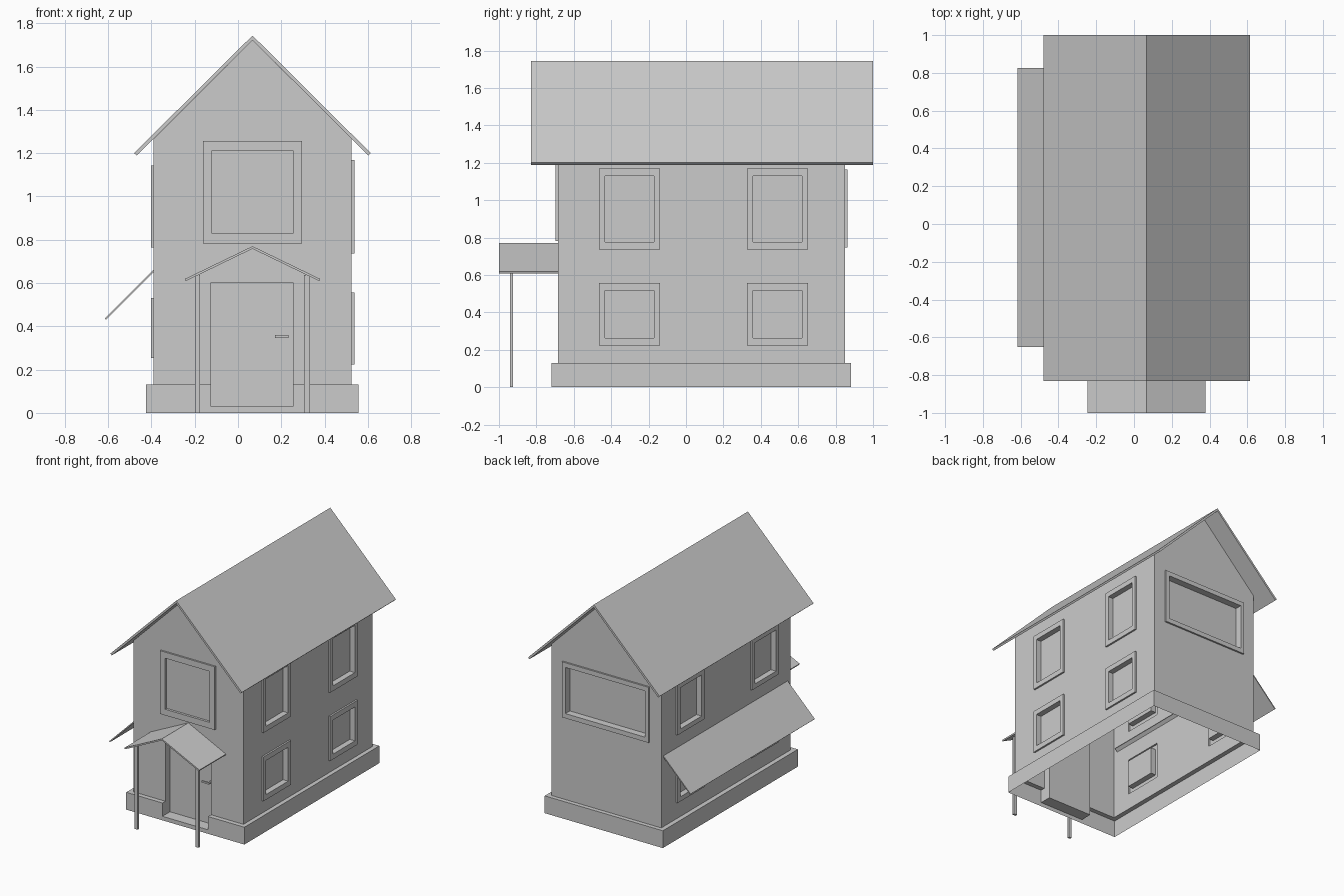
import bpy, bmesh
from mathutils import Vector

if "Cube" in bpy.data.objects:
    bpy.data.objects.remove(bpy.data.objects["Cube"])

# House shell extents
X0, X1, Y0, Y1 = -0.39, 0.525, -0.685, 0.85
CX, BASE, EAVE, RIDGE = 0.067, 0.13, 1.265, 1.722
DX0, DX1, DTOP, DY = -0.124, 0.254, 0.603, -0.63   # door opening


def build(name, verts, faces, toward=None):
    """Make an object; optionally turn every face toward a point."""
    bm = bmesh.new()
    vs = [bm.verts.new(v) for v in verts]
    for f in faces:
        bm.faces.new([vs[i] for i in f])
    bmesh.ops.remove_doubles(bm, verts=bm.verts, dist=1e-5)
    bm.normal_update()
    if toward:
        for f in bm.faces:
            if f.normal.dot(Vector(toward) - f.calc_center_median()) < 0:
                f.normal_flip()
    else:
        bmesh.ops.recalc_face_normals(bm, faces=bm.faces)
    me = bpy.data.meshes.new(name)
    bm.to_mesh(me)
    bm.free()
    ob = bpy.data.objects.new(name, me)
    bpy.context.collection.objects.link(ob)
    return ob


def box(name, x0, x1, y0, y1, z0, z1):
    return prism(name, [(x0, z0), (x1, z0), (x1, z1), (x0, z1)], y0, y1)


def prism(name, profile, y0, y1):
    """Extrude a closed xz profile along y."""
    n = len(profile)
    verts = [(x, y, z) for y in (y0, y1) for x, z in profile]
    faces = [tuple(range(n)), tuple(range(2 * n - 1, n - 1, -1))]
    faces += [(i, (i + 1) % n, n + (i + 1) % n, n + i) for i in range(n)]
    return build(name, verts, faces)


# Each side maps (along, height, outward) to a point
SIDES = {
    "front": lambda u, v, d: (u, Y0 - d, v),
    "back": lambda u, v, d: (u, Y1 + d, v),
    "right": lambda u, v, d: (X1 + d, u, v),
    "left": lambda u, v, d: (X0 - d, u, v),
}


def wall(side, u0, u1, holes, gable):
    """Flat wall with rectangular openings, plus a gable on the ends."""
    P = SIDES[side]
    us = sorted({u0, u1} | {h[i] for h in holes for i in (0, 1)})
    vs = sorted({BASE, EAVE} | {h[i] for h in holes for i in (2, 3)})
    verts, faces = [], []
    for a, b in zip(us, us[1:]):
        for c, e in zip(vs, vs[1:]):
            m, k = (a + b) / 2, (c + e) / 2
            if any(h[0] < m < h[1] and h[2] < k < h[3] for h in holes):
                continue
            n = len(verts)
            verts += [P(a, c, 0), P(b, c, 0), P(b, e, 0), P(a, e, 0)]
            faces.append((n, n + 1, n + 2, n + 3))
    if gable:
        n = len(verts)
        verts += [P(u, EAVE, 0) for u in us] + [P(CX, RIDGE, 0)]
        faces.append(tuple(range(n, len(verts))))
    build(side + "_wall", verts, faces, toward=P(0, 0.7, 50))


def window(name, side, rect, fu, fv, depth, proud=0.013):
    """Raised frame, reveal and recessed pane as nested rectangular loops."""
    P = SIDES[side]
    a, b, c, e = rect
    loops = [(0, 0, 0), (0, 0, proud), (fu, fv, proud), (fu, fv, -depth)]
    verts, faces = [], []
    for i, j, d in loops:
        verts += [P(a + i, c + j, d), P(b - i, c + j, d),
                  P(b - i, e - j, d), P(a + i, e - j, d)]
    for r in range(3):
        for k in range(4):
            q = (k + 1) % 4
            faces.append((4 * r + k, 4 * r + q, 4 * r + 4 + q, 4 * r + 4 + k))
    faces.append((12, 13, 14, 15))
    ob = build(name, verts, faces)
    out = Vector(P(0, 0, 1)) - Vector(P(0, 0, 0))
    if ob.data.polygons[-1].normal.dot(out) < 0:
        ob.data.flip_normals()


# Windows: (along0, along1, z0, z1), frame widths, recess
layout = {
    "front": ([(-0.161, 0.295, 0.782, 1.257)], 0.042, 0.046, 0.005),
    "back": ([(-0.293, 0.428, 0.748, 1.165)], 0.03, 0.035, 0.04),
    "right": ([(y0, y1, z0, z1) for y0, y1 in ((-0.465, -0.14), (0.326, 0.652))
               for z0, z1 in ((0.223, 0.556), (0.736, 1.169))], 0.032, 0.039, 0.03),
    "left": ([(y0, y1, z0, z1) for y0, y1 in ((-0.525, -0.21), (0.358, 0.675))
              for z0, z1 in ((0.253, 0.53), (0.763, 1.142))], 0.032, 0.035, 0.03),
}
for side, (rects, fu, fv, depth) in layout.items():
    for i, r in enumerate(rects):
        window(f"{side}_window_{i + 1}", side, r, fu, fv, depth)
    end = side in ("front", "back")
    holes = rects + ([(DX0, DX1, BASE, DTOP)] if side == "front" else [])
    wall(side, X0 if end else Y0, X1 if end else Y1, holes, end)

# Plinth band with top ledge, broken at the door
PX0, PX1, PY0, PY1 = -0.425, 0.557, -0.72, 0.882
outer = [(DX1, PY0), (PX1, PY0), (PX1, PY1), (PX0, PY1), (PX0, PY0), (DX0, PY0)]
inner = [(DX1, Y0), (X1, Y0), (X1, Y1), (X0, Y1), (X0, Y0), (DX0, Y0)]
rows = [[(x, y, 0) for x, y in outer], [(x, y, BASE) for x, y in outer],
        [(x, y, BASE) for x, y in inner]]
plinth = build("plinth", sum(rows, []),
               [(6 * r + i, 6 * r + i + 1, 6 * r + i + 7, 6 * r + i + 6)
                for r in range(2) for i in range(5)])
if plinth.data.polygons[0].normal.y > 0:
    plinth.data.flip_normals()

# Door recess: step, threshold, door leaf and lintel, then the two jambs
prof = [(PY0, 0), (PY0, 0.03), (DY, 0.03), (DY, DTOP), (Y0, DTOP)]
look = (0.065, -1.2, 0.4)
pieces = ["door_step", "threshold", "door", "lintel"]
for name, p, q in zip(pieces, prof, prof[1:]):
    build(name, [(DX0, *p), (DX1, *p), (DX1, *q), (DX0, *q)], [(0, 1, 2, 3)], look)
jamb = [(PY0, 0.03), (PY0, BASE), (Y0, BASE), (Y0, DTOP), (DY, DTOP), (DY, 0.03)]
for name, x in (("left_jamb", DX0), ("right_jamb", DX1)):
    build(name, [(x, *p) for p in jamb], [tuple(range(6))], look)

# Door handles on both faces
box("handle_stem", 0.221, 0.233, DY - 0.035, DY + 0.035, 0.347, 0.36)
for name, y in (("outer_handle", DY - 0.047), ("inner_handle", DY + 0.035)):
    box(name, 0.17, 0.233, y, y + 0.012, 0.347, 0.36)

# Main roof and porch roof: thin chevrons
prism("main_roof", [(-0.48, 1.2), (CX, 1.743), (0.613, 1.2),
                    (0.602, 1.189), (CX, RIDGE), (-0.468, 1.189)], -0.83, 1.0)
prism("porch_roof", [(-0.245, 0.619), (CX, 0.77), (0.379, 0.619),
                     (0.375, 0.609), (CX, 0.758), (-0.241, 0.609)], -1.0, Y0)

# Porch posts
for name, x0, x1 in (("left_post", -0.199, -0.176), ("right_post", 0.306, 0.332)):
    box(name, x0, x1, -0.942, -0.924, 0, 0.637)

# Sloping side awning
prism("awning", [(-0.616, 0.436), (-0.375, 0.677), (-0.37, 0.67),
                 (-0.61, 0.43)], -0.65, 0.825)
